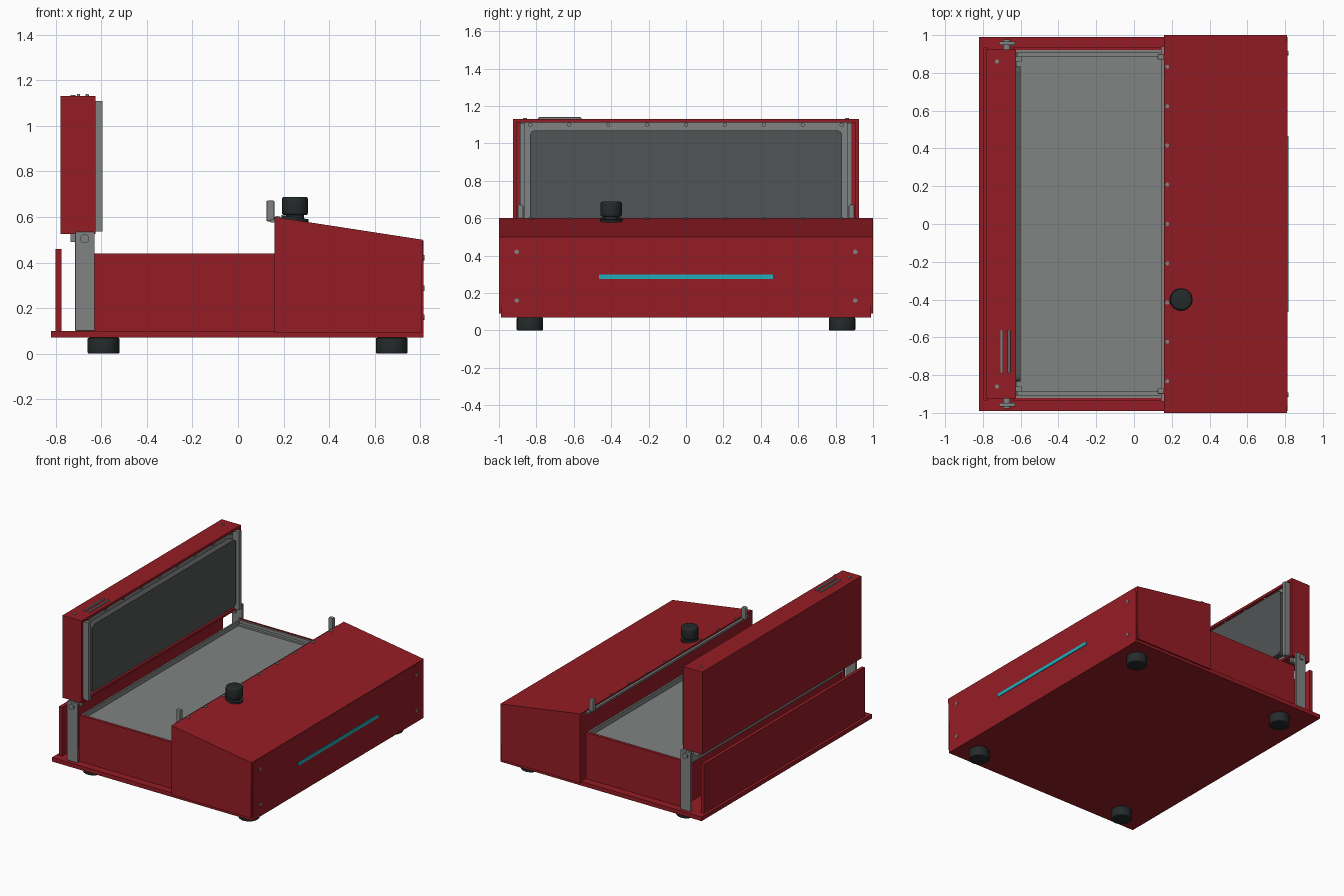
import bpy, bmesh, math
from mathutils import Matrix, Vector

if "Cube" in bpy.data.objects:
    bpy.data.objects.remove(bpy.data.objects["Cube"])


def material(name, rgb):
    m = bpy.data.materials.new(name)
    m.diffuse_color = (*rgb, 1)
    m.use_nodes = True
    m.node_tree.nodes["Principled BSDF"].inputs["Base Color"].default_value = m.diffuse_color
    return m


RED = material("red_paint", (0.30, 0.012, 0.018))
GREY = material("grey_metal", (0.22, 0.23, 0.23))
PAD = material("dark_pad", (0.085, 0.087, 0.09))
BLACK = material("black_rubber", (0.018, 0.023, 0.024))
CYAN = material("cyan_light", (0.015, 0.42, 0.50))


def finish(bm, name, mat, smooth=False):
    bmesh.ops.recalc_face_normals(bm, faces=bm.faces)
    me = bpy.data.meshes.new(name)
    bm.to_mesh(me)
    bm.free()
    ob = bpy.data.objects.new(name, me)
    bpy.context.collection.objects.link(ob)
    me.materials.append(mat)
    if smooth:
        bpy.ops.object.select_all(action='DESELECT')
        ob.select_set(True)
        bpy.context.view_layer.objects.active = ob
        bpy.ops.object.shade_smooth_by_angle(angle=math.radians(35))
    return ob


def box(name, x, y, z, mat, bevel=0.0):
    """Box from (min, max) ranges."""
    bm = bmesh.new()
    size = [b - a for a, b in (x, y, z)]
    mid = [(a + b) / 2 for a, b in (x, y, z)]
    bmesh.ops.create_cube(bm, size=1, matrix=Matrix.Translation(mid) @ Matrix.Diagonal((*size, 1)))
    ob = finish(bm, name, mat)
    if bevel:
        mod = ob.modifiers.new("bevel", 'BEVEL')
        mod.width, mod.segments = bevel, 2
    return ob


def pair(name, x, y, z, mat, bevel=0.0):
    """The same box on the +y and -y sides."""
    box(name + "_left", x, y, z, mat, bevel)
    box(name + "_right", x, (-y[1], -y[0]), z, mat, bevel)


def cyl(name, centre, r, h, mat, axis='Z', tilt=0.0, bevel=0.0, sides=32):
    rot = {'X': Matrix.Rotation(math.pi / 2, 4, 'Y'), 'Y': Matrix.Rotation(math.pi / 2, 4, 'X'),
           'Z': Matrix.Rotation(tilt, 4, 'Y')}[axis]
    bm = bmesh.new()
    bmesh.ops.create_cone(bm, cap_ends=True, segments=sides, radius1=r, radius2=r, depth=h,
                          matrix=Matrix.Translation(centre) @ rot)
    if bevel:
        rims = [e for e in bm.edges if any(len(f.verts) > 4 for f in e.link_faces)]
        bmesh.ops.bevel(bm, geom=rims, offset=bevel, segments=3, profile=0.5, affect='EDGES')
    return finish(bm, name, mat, True)


def extrude(name, points, direction, mat):
    """Closed outline swept along a vector."""
    bm = bmesh.new()
    face = bm.faces.new([bm.verts.new(p) for p in points])
    new = bmesh.ops.extrude_face_region(bm, geom=[face], use_keep_orig=True)["geom"]
    bmesh.ops.translate(bm, vec=Vector(direction), verts=[v for v in new if isinstance(v, bmesh.types.BMVert)])
    return finish(bm, name, mat)


def rounded(x, y, z, r_top, r_bottom):
    """Rounded rectangle outline in the yz plane, symmetric about y = 0."""
    pts = []
    for sy, sz, start in ((1, 1, 0), (-1, 1, 90), (-1, -1, 180), (1, -1, 270)):
        r = r_top if sz > 0 else r_bottom
        zc = z[1] - r if sz > 0 else z[0] + r
        for a in (range(start, start + 91, 15) if r else [start]):
            c, s = math.cos(math.radians(a)) * r, math.sin(math.radians(a)) * r
            pts.append((x, sy * (y - r) + c, zc + s) if r else (x, sy * y, zc))
    return pts


def open_box(name, x, y, z, t, open_axis, mat):
    """Thin shell with its positive face on one axis left open."""
    bm = bmesh.new()
    size = [b - a for a, b in (x, y, z)]
    mid = [(a + b) / 2 for a, b in (x, y, z)]
    bmesh.ops.create_cube(bm, size=1, matrix=Matrix.Translation(mid) @ Matrix.Diagonal((*size, 1)))
    bm.normal_update()
    bmesh.ops.delete(bm, geom=[f for f in bm.faces if f.normal[open_axis] > 0.9], context='FACES')
    ob = finish(bm, name, mat)
    mod = ob.modifiers.new("wall", 'SOLIDIFY')
    mod.thickness, mod.offset, mod.use_even_offset = t, -1, True
    return ob


# Base plate and feet
box("base_plate", (-0.82, 0.81), (-0.99, 0.99), (0.07, 0.10), RED)
for i, (fx, fy) in enumerate(((-0.59, 0.835), (-0.59, -0.835), (0.675, 0.835), (0.675, -0.835))):
    cyl(f"foot_{i}", (fx, fy, 0.035), 0.07, 0.07, BLACK, bevel=0.006)

# Rear body with the sunken tray
box("body_core", (-0.62, 0.17), (-0.92, 0.92), (0.10, 0.40), RED)
pair("body_side", (-0.64, 0.17), (0.92, 0.935), (0.10, 0.44), RED)
open_box("tray", (-0.635, 0.16), (-0.92, 0.92), (0.39, 0.437), 0.012, 2, GREY)
pair("tray_ledge", (-0.62, 0.15), (0.888, 0.91), (0.40, 0.415), GREY)
box("back_panel", (-0.80, -0.775), (-0.935, 0.935), (0.10, 0.46), RED)

# Sloped front hood
hood = [(0.16, 0.09), (0.805, 0.09), (0.81, 0.50), (0.16, 0.60)]
extrude("front_hood", [(x, -1, z) for x, z in hood], (0, 2, 0), RED)
extrude("front_panel", rounded(0.80, 0.99, (0.07, 0.497), 0.05, 0), (0.0135, 0, 0), RED)
box("light_strip", (0.81, 0.818), (-0.465, 0.465), (0.275, 0.30), CYAN)
for sy in (-1, 1):
    for z in (0.16, 0.42):
        cyl(f"panel_screw_{sy}_{z}", (0.814, sy * 0.905, z), 0.012, 0.008, GREY, 'X', sides=16)

# Latch strip, posts and screws at the back edge of the hood
box("latch_strip", (0.143, 0.162), (-0.94, 0.94), (0.575, 0.59), GREY)
pair("latch_post", (0.125, 0.16), (0.87, 0.90), (0.58, 0.672), GREY, 0.006)
for i in range(9):
    y = (i - 4) * 0.208
    cyl(f"hood_screw_{i}", (0.175, y, 0.599), 0.011, 0.008, GREY, tilt=0.153, sides=16)
    cyl(f"lid_frame_screw_{i}", (-0.64, y, 1.10), 0.011, 0.012, GREY, 'X', sides=16)

# Control knob
cyl("knob_flange", (0.25, -0.40, 0.592), 0.06, 0.014, BLACK, tilt=0.153)
cyl("knob_collar", (0.25, -0.40, 0.60), 0.04, 0.03, BLACK)
cyl("knob", (0.25, -0.40, 0.648), 0.057, 0.08, BLACK, bevel=0.01, sides=40)

# Raised lid: shell, inner plate, pad, guide rails
open_box("lid_shell", (-0.78, -0.625), (-0.925, 0.925), (0.525, 1.13), 0.018, 0, RED)
box("lid_inner_plate", (-0.765, -0.645), (-0.888, 0.888), (0.54, 1.115), GREY)
extrude("lid_pad", rounded(-0.65, 0.835, (0.575, 1.07), 0.03, 0.03), (0.05, 0, 0), PAD)
pair("lid_rail", (-0.65, -0.595), (0.86, 0.888), (0.535, 1.11), GREY)
pair("lid_bracket", (-0.735, -0.64), (0.88, 0.90), (0.49, 0.54), GREY)
for i, x in enumerate((-0.70, -0.662)):
    box(f"lid_top_bar_{i}", (x - 0.007, x + 0.007), (-0.79, -0.56), (1.12, 1.14), GREY, 0.004)
for sy in (-1, 1):
    cyl(f"lid_top_screw_{sy}", (-0.725, sy * 0.86, 1.131), 0.011, 0.008, GREY, sides=16)

# Hinge arms and pivots
pair("hinge_arm", (-0.715, -0.63), (0.948, 0.966), (0.10, 0.535), GREY, 0.003)
for sy in (-1, 1):
    cyl(f"hinge_pivot_{sy}", (-0.673, sy * 0.94, 0.505), 0.02, 0.075, GREY, 'Y', sides=24)
